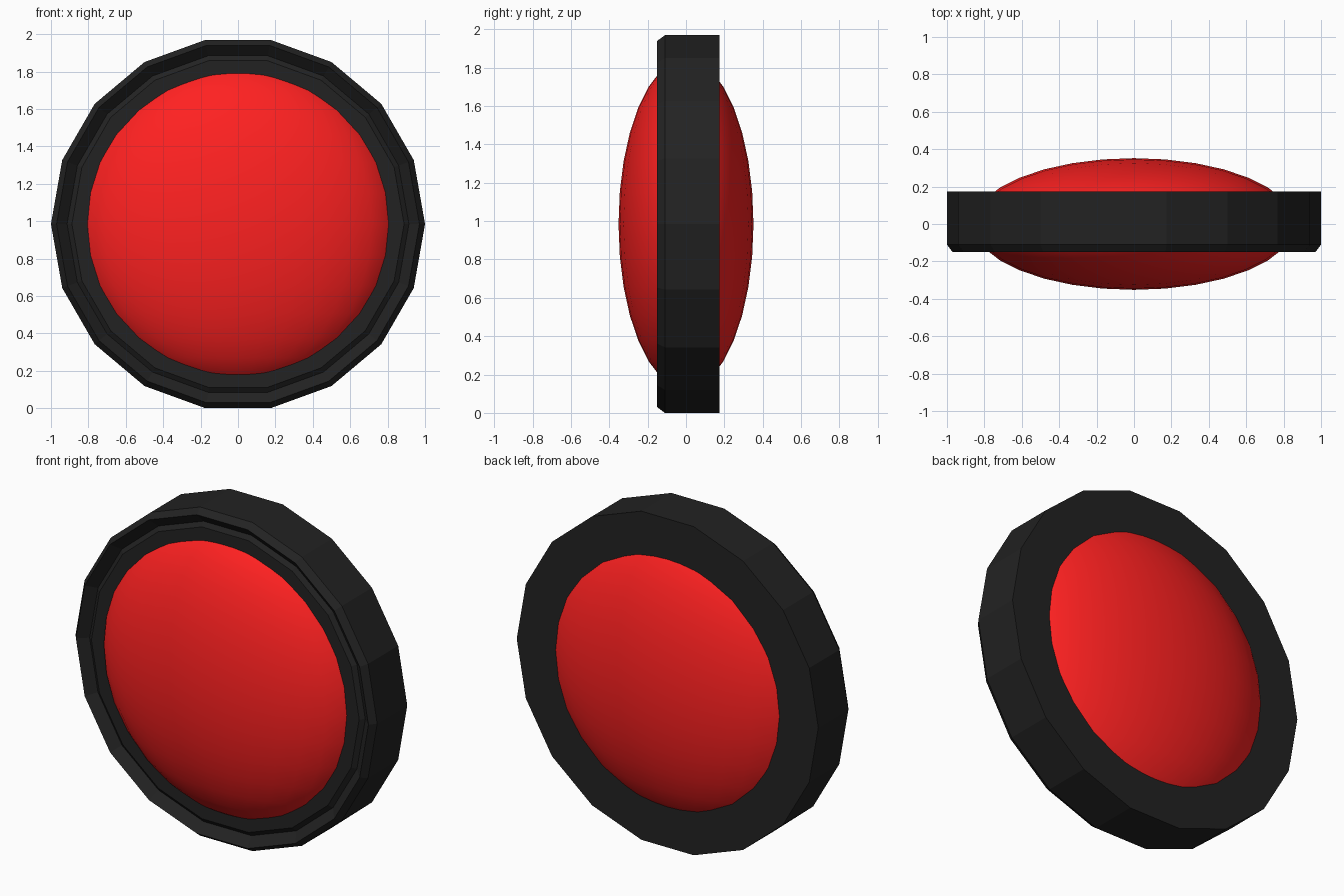
import bpy, bmesh
from math import cos, sin, pi

if "Cube" in bpy.data.objects:
    bpy.data.objects.remove(bpy.data.objects["Cube"])

CZ = sin(4 * pi / 9)  # centre height: lowest rim edge rests on z = 0


def material(name, color):
    m = bpy.data.materials.new(name)
    m.diffuse_color = color
    m.use_nodes = True
    m.node_tree.nodes["Principled BSDF"].inputs["Base Color"].default_value = m.diffuse_color
    return m


def lathe_y(name, profile, sides, mat):
    """Revolve a closed (radius, y) profile around the y axis."""
    bm = bmesh.new()
    rings = []
    for i in range(sides):
        a = 2 * pi * i / sides
        rings.append([bm.verts.new((r * cos(a), y, CZ + r * sin(a))) for r, y in profile])
    n = len(profile)
    for i in range(sides):
        p, q = rings[i], rings[(i + 1) % sides]
        for j in range(n):
            k = (j + 1) % n
            bm.faces.new((p[j], p[k], q[k], q[j]))
    bmesh.ops.recalc_face_normals(bm, faces=bm.faces)
    me = bpy.data.meshes.new(name)
    bm.to_mesh(me)
    bm.free()
    me.materials.append(mat)
    ob = bpy.data.objects.new(name, me)
    bpy.context.collection.objects.link(ob)
    return ob


# 18-sided housing: flat back, chamfered front lip, recessed stepped floor
lathe_y("housing_ring", [
    (0.70, 0.175), (1.0, 0.175), (1.0, -0.11), (0.97, -0.15),
    (0.914, -0.10), (0.888, -0.12), (0.70, -0.12),
], 18, material("black_plastic", (0.016, 0.016, 0.016, 1)))

# Red lens: flattened sphere bulging out of both faces
bpy.ops.mesh.primitive_uv_sphere_add(segments=32, ring_count=16, radius=1, location=(0, 0, CZ))
lens = bpy.context.object
lens.name = "lens"
lens.scale = (0.86, 0.352, 0.86)
bpy.ops.object.transform_apply(location=False, rotation=False, scale=True)
bpy.ops.object.shade_smooth()
lens.data.materials.append(material("red_lens", (1.0, 0.015, 0.015, 1)))
